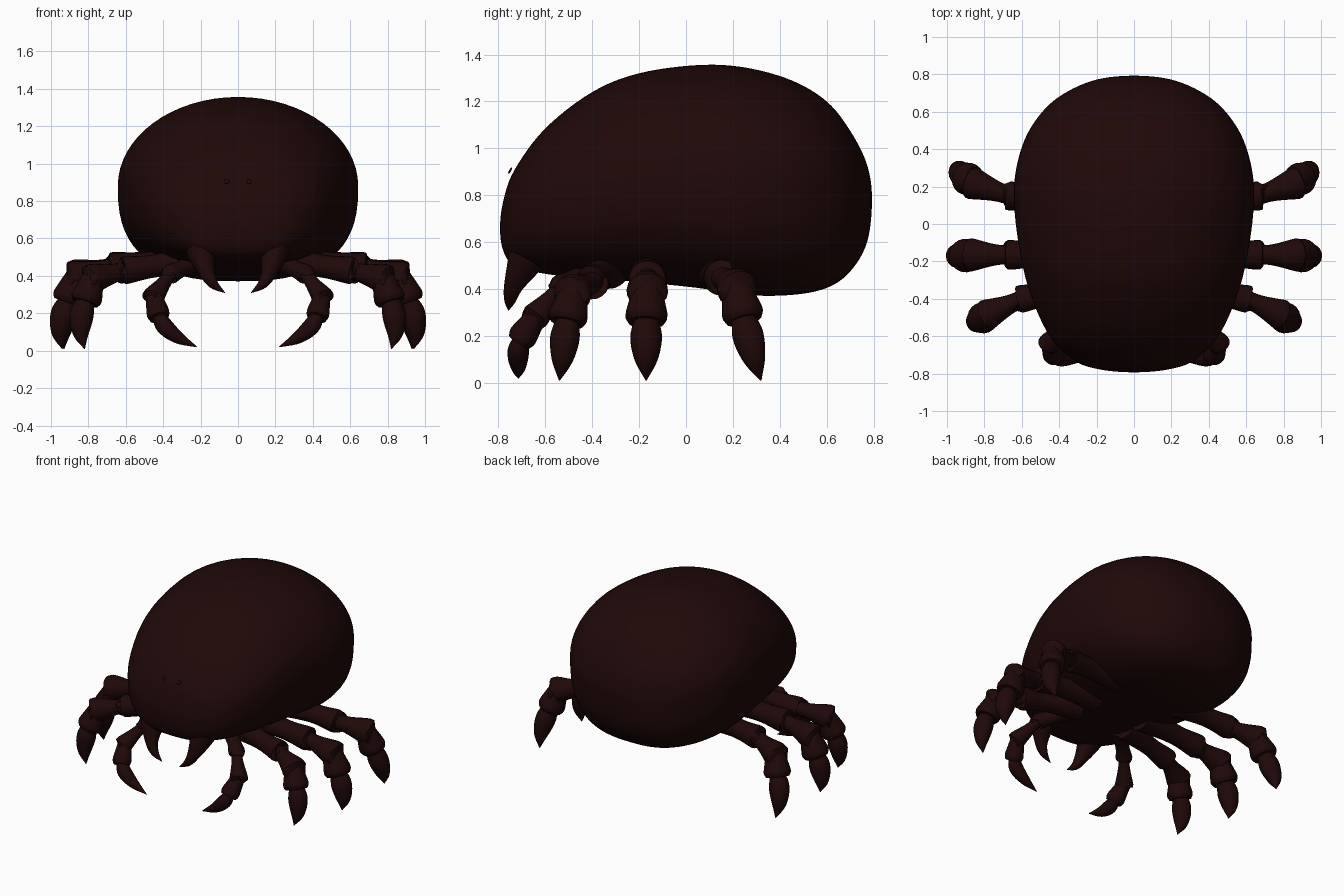
import bpy, bmesh, math
from mathutils import Vector

cube = bpy.data.objects.get("Cube")
if cube:
    bpy.data.objects.remove(cube, do_unlink=True)


def material(name, color):
    m = bpy.data.materials.new(name)
    m.use_nodes = True
    m.diffuse_color = color
    m.node_tree.nodes["Principled BSDF"].inputs["Base Color"].default_value = color
    return m


shell = material("dark brown shell", (0.014, 0.0025, 0.0025, 1))


def finish(name, rings):
    """Skin a list of equal vertex rings into a closed, smooth object."""
    bm = bmesh.new()
    loops = [[bm.verts.new(p) for p in ring] for ring in rings]
    n = len(loops[0])
    for a, b in zip(loops, loops[1:]):
        for i in range(n):
            j = (i + 1) % n
            bm.faces.new((a[i], a[j], b[j], b[i]))
    bm.faces.new(loops[0][::-1])
    bm.faces.new(loops[-1])
    bmesh.ops.remove_doubles(bm, verts=bm.verts[:], dist=0.0004)
    bmesh.ops.recalc_face_normals(bm, faces=bm.faces[:])
    mesh = bpy.data.meshes.new(name)
    bm.to_mesh(mesh)
    bm.free()
    ob = bpy.data.objects.new(name, mesh)
    bpy.context.collection.objects.link(ob)
    mesh.materials.append(shell)
    bpy.ops.object.select_all(action="DESELECT")
    ob.select_set(True)
    bpy.context.view_layer.objects.active = ob
    bpy.ops.object.shade_smooth_by_angle(angle=math.radians(45))


def spline(rows, steps, first=None, last=None):
    """Catmull-Rom interpolation through rows of numbers."""
    rows = [Vector(r) for r in rows]
    head = Vector(first) if first else 2 * rows[0] - rows[1]
    tail = Vector(last) if last else 2 * rows[-1] - rows[-2]
    p = [head] + rows + [tail]
    out = []
    for i in range(1, len(p) - 2):
        a, b, c, d = p[i - 1:i + 3]
        for s in range(steps):
            t = s / steps
            out.append(0.5 * (2 * b + (c - a) * t + (2 * a - 5 * b + 4 * c - d) * t * t
                              + (3 * b - a - 3 * c + d) * t ** 3))
    return out + [rows[-1]]


def tube(name, rows, steps=4, sides=20):
    """Round limb through (x, y, z, radius) rows."""
    rows = spline(rows, steps)
    pts = [r.xyz for r in rows]
    rings = []
    for i, r in enumerate(rows):
        d = pts[min(i + 1, len(pts) - 1)] - pts[max(i - 1, 0)]
        # a fixed reference axis keeps the rings from twisting
        u = d.cross(Vector((0, 1, 0.3))).normalized()
        v = d.cross(u).normalized()
        ring = []
        for k in range(sides):
            t = math.tau * k / sides
            ring.append(pts[i] + max(r.w, 0.001) * (u * math.cos(t) + v * math.sin(t)))
        rings.append(ring)
    finish(name, rings)


# Body: stations along y as (y, half width, bottom, widest height, top)
stations = [
    (-0.793, 0, 0.66, 0.66, 0.66), (-0.778, 0.18, 0.56, 0.67, 0.78),
    (-0.73, 0.32, 0.5, 0.71, 0.91), (-0.6, 0.45, 0.465, 0.77, 1.085),
    (-0.4, 0.545, 0.445, 0.83, 1.24), (-0.2, 0.6, 0.43, 0.87, 1.32),
    (0.05, 0.637, 0.405, 0.88, 1.355), (0.25, 0.637, 0.375, 0.88, 1.345),
    (0.45, 0.585, 0.375, 0.87, 1.29), (0.6, 0.49, 0.405, 0.85, 1.2),
    (0.7, 0.37, 0.475, 0.82, 1.075), (0.772, 0.2, 0.6, 0.79, 0.93),
    (0.793, 0, 0.78, 0.78, 0.78)]


def beyond(s):
    """Mirror image of a station past the pole, for a round end."""
    return (s[0], -s[1], s[4], s[3], s[2])


body = []
for y, w, low, mid, top in spline(stations, 6, beyond(stations[1]), beyond(stations[-2])):
    ring = []
    for k in range(64):
        c, s = math.cos(math.tau * k / 64), math.sin(math.tau * k / 64)
        power = 1 if s >= 0 else 0.75      # fuller, flatter belly
        x = w * math.copysign(abs(c) ** power, c)
        z = mid + (top - mid) * s if s >= 0 else mid - (mid - low) * abs(s) ** power
        ring.append((x, y, z))
    body.append(ring)
finish("body", body)

# Legs: belly root, hip end, knee, ankle, claw tip, and overall thickness
legs = {
    "first": ((0.2, -0.38, 0.49), (0.36, -0.53, 0.41), (0.45, -0.635, 0.29),
              (0.42, -0.715, 0.17), (0.22, -0.715, 0.02), 0.66),
    "second": ((0.2, -0.33, 0.49), (0.6, -0.4, 0.43), (0.775, -0.48, 0.385),
               (0.82, -0.51, 0.25), (0.82, -0.54, 0.01), 0.9),
    "third": ((0.2, -0.16, 0.49), (0.66, -0.165, 0.445), (0.86, -0.165, 0.395),
              (0.915, -0.17, 0.25), (0.94, -0.17, 0.01), 0.97),
    "fourth": ((0.25, 0.12, 0.49), (0.66, 0.15, 0.45), (0.855, 0.215, 0.405),
               (0.9, 0.25, 0.26), (0.93, 0.32, 0.01), 0.95)}

for side, sx in (("left", 1), ("right", -1)):
    def at(p, r):
        return (p[0] * sx, p[1], p[2], r)

    for order, (root, hip, knee, ankle, tip, k) in legs.items():
        root, hip, knee, ankle, tip = map(Vector, (root, hip, knee, ankle, tip))
        label = f"{side}_{order}_leg_"
        # each joint flares outward to a cut end and overlaps the next, thinner one
        tube(label + "hip", [at(root, 0.1 * k), at(root.lerp(hip, 0.6), 0.068 * k),
                             at(hip, 0.082 * k), at(hip.lerp(knee, 0.06), 0.07 * k)])
        tube(label + "thigh", [at(hip.lerp(knee, -0.1), 0.05 * k),
                               at(hip.lerp(knee, 0.4), 0.058 * k),
                               at(knee, 0.09 * k), at(knee.lerp(ankle, 0.06), 0.086 * k)])
        tube(label + "shin", [at(knee.lerp(ankle, -0.1), 0.062 * k),
                              at(knee.lerp(ankle, 0.35), 0.08 * k),
                              at(knee.lerp(ankle, 0.75), 0.093 * k),
                              at(knee.lerp(ankle, 0.95), 0.08 * k)])
        # the claw bows away from the body before curling to its point
        bow = Vector((0.02, 0, -0.01))
        tube(label + "claw", [at(knee.lerp(ankle, 0.8), 0.05 * k),
                              at(ankle.lerp(tip, 0.2) + bow * 0.7, 0.07 * k),
                              at(ankle.lerp(tip, 0.6) + bow, 0.05 * k),
                              at(tip, 0.002)], 5)

    # Curved fang flowing out of the lower face
    tube(side + "_fang", [at((0.2, -0.63, 0.62), 0.12), at((0.19, -0.69, 0.51), 0.075),
                          at((0.165, -0.735, 0.415), 0.042), at((0.13, -0.75, 0.355), 0.026),
                          at((0.07, -0.757, 0.31), 0.002)], 5)

    # Tiny flat eye
    bpy.ops.mesh.primitive_uv_sphere_add(segments=12, ring_count=8, radius=0.015,
                                         location=(0.06 * sx, -0.75, 0.905),
                                         rotation=(math.radians(-30), 0, 0))
    eye = bpy.context.object
    eye.name = side + "_eye"
    eye.scale = (0.9, 0.3, 1)
    eye.data.materials.append(shell)
    bpy.ops.object.shade_smooth()
